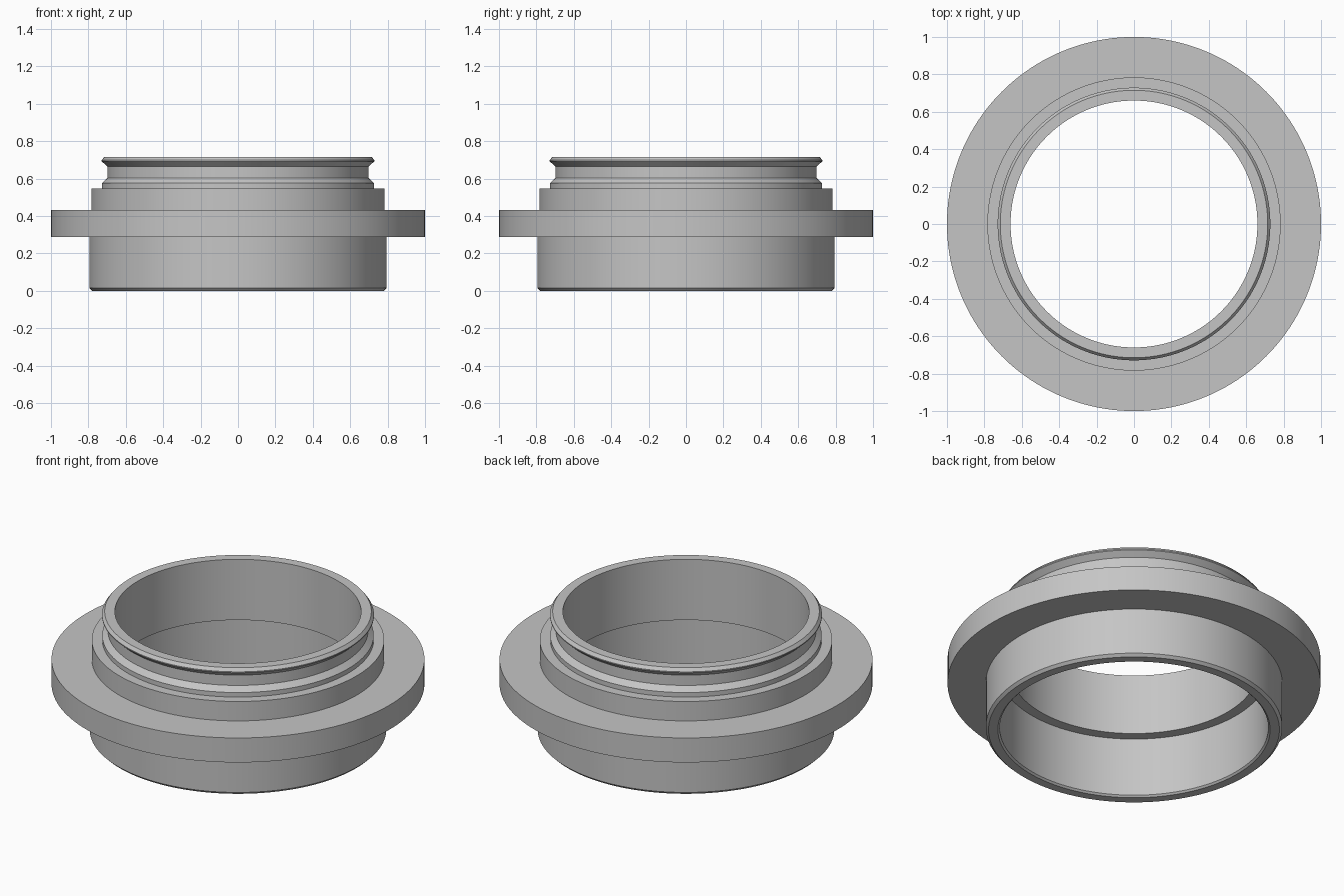
import bpy
import bmesh
import math

cube = bpy.data.objects.get("Cube")
if cube:
    bpy.data.objects.remove(cube, do_unlink=True)

SEGMENTS = 160

# One metal grey for the whole adapter
grey = bpy.data.materials.new("metal_grey")
grey.use_nodes = True
grey.diffuse_color = (0.56, 0.56, 0.56, 1)
grey.node_tree.nodes["Principled BSDF"].inputs["Base Color"].default_value = grey.diffuse_color


def revolve(name, profile, material):
    """Spin a closed (radius, height) profile around the z axis."""
    bm = bmesh.new()
    verts = [bm.verts.new((r, 0, z)) for r, z in profile]
    edges = [bm.edges.new((v, verts[i - 1])) for i, v in enumerate(verts)]
    bmesh.ops.spin(bm, geom=verts + edges, cent=(0, 0, 0), axis=(0, 0, 1),
                   angle=math.tau, steps=SEGMENTS, use_merge=True)
    bmesh.ops.remove_doubles(bm, verts=bm.verts, dist=0.0001)
    bmesh.ops.recalc_face_normals(bm, faces=bm.faces)
    mesh = bpy.data.meshes.new(name)
    bm.to_mesh(mesh)
    bm.free()
    mesh.materials.append(material)
    obj = bpy.data.objects.new(name, mesh)
    bpy.context.collection.objects.link(obj)
    bpy.ops.object.select_all(action="DESELECT")
    obj.select_set(True)
    bpy.context.view_layer.objects.active = obj
    bpy.ops.object.shade_smooth_by_angle(angle=math.radians(30))
    return obj


# Lower sleeve with chamfered mouth
lower_sleeve = [(0.73, 0), (0.78, 0), (0.795, 0.015), (0.795, 0.288)]
# Wide flange and the shoulder above it
flange = [(1, 0.288), (1, 0.433)]
shoulder = [(0.784, 0.433), (0.784, 0.548)]
# Neck with a V-sided groove below the top lip
grooved_neck = [(0.728, 0.548), (0.728, 0.575), (0.698, 0.603),
                (0.698, 0.664), (0.729, 0.692), (0.729, 0.698), (0.715, 0.716)]
# Stepped bore, narrow above and wide below
bore = [(0.66, 0.716), (0.66, 0.357), (0.72, 0.357), (0.72, 0.01)]

revolve("ring_adapter", lower_sleeve + flange + shoulder + grooved_neck + bore, grey)
